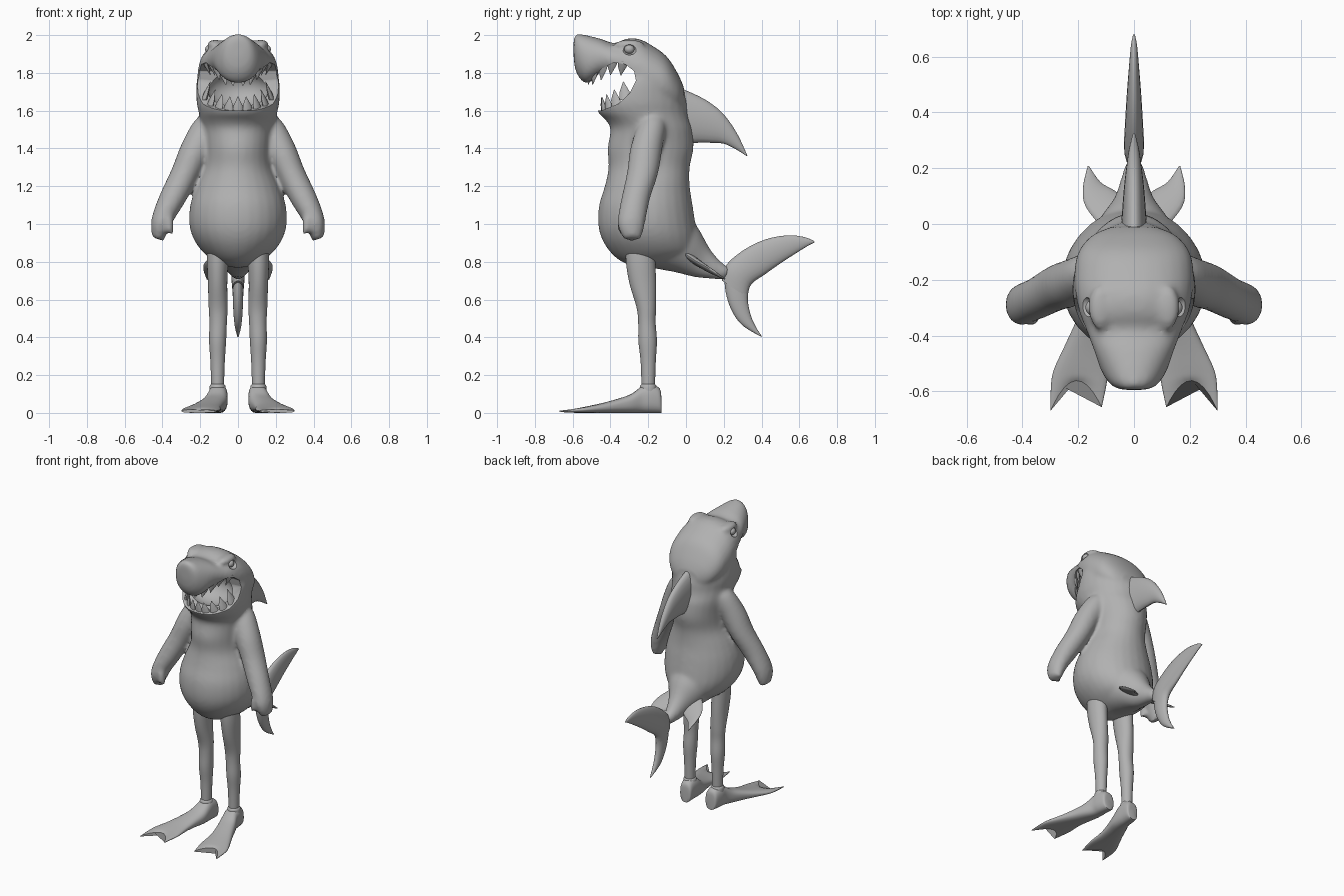
import bpy, bmesh
from math import pi, sin, cos, radians
from mathutils import Vector as V

if "Cube" in bpy.data.objects:
    bpy.data.objects.remove(bpy.data.objects["Cube"])

grey = bpy.data.materials.new("soft grey")
grey.use_nodes = True
grey.diffuse_color = (0.44, 0.44, 0.44, 1)
grey.node_tree.nodes["Principled BSDF"].inputs["Base Color"].default_value = (0.44, 0.44, 0.44, 1)


def ring(c, u, v, n=28, p=2.0):
    """Superellipse around c with half axes u and v."""
    pts = []
    for i in range(n):
        a = 2 * pi * i / n
        s, k = sin(a), cos(a)
        f = (abs(s) ** p + abs(k) ** p) ** (-1 / p)
        pts.append(V(c) + V(u) * k * f + V(v) * s * f)
    return pts


def spline(a, b, c, d, t):
    return b + (c - a) * .5 * t + (a - 2.5 * b + 2 * c - .5 * d) * t * t + (1.5 * (b - c) + .5 * (d - a)) * t ** 3


def loft(bm, rings, steps=4):
    """Closed skin through a list of rings, eased between them."""
    ext = [rings[0]] + rings + [rings[-1]]
    fine = [[spline(*q, k / steps) for q in zip(*ext[i:i + 4])]
            for i in range(len(rings) - 1) for k in range(steps)] + [rings[-1]]
    rows = [[bm.verts.new(p) for p in r] for r in fine]
    n = len(rows[0])
    for a, b in zip(rows, rows[1:]):
        for i in range(n):
            j = (i + 1) % n
            bm.faces.new((a[i], a[j], b[j], b[i]))
    bm.faces.new(rows[0])
    bm.faces.new(rows[-1])


def tube(bm, path, side=1):
    """Limb through (x, y, z, radius x, radius y) points."""
    loft(bm, [ring((side * x, y, z), (rx, 0, 0.35 * rx * side), (0, ry, 0))
              for x, y, z, rx, ry in path])


def blade(bm, stations, normal=(1, 0, 0)):
    """Fin skinned through (leading point, trailing point, half thickness)."""
    loft(bm, [ring((V(a) + V(b)) / 2, (V(b) - V(a)) / 2, V(normal) * t, 20) for a, b, t in stations])


def ball(bm, c, r):
    made = bmesh.ops.create_uvsphere(bm, u_segments=24, v_segments=14, radius=1)
    for v in made["verts"]:
        v.co = V(c) + v.co * V(r)


def finish(name, bm, angle=50, mirror=False):
    bmesh.ops.recalc_face_normals(bm, faces=bm.faces)
    me = bpy.data.meshes.new(name)
    bm.to_mesh(me)
    bm.free()
    ob = bpy.data.objects.new(name, me)
    bpy.context.collection.objects.link(ob)
    me.materials.append(grey)
    bpy.ops.object.select_all(action="DESELECT")
    ob.select_set(True)
    bpy.context.view_layer.objects.active = ob
    bpy.ops.object.shade_smooth_by_angle(angle=radians(angle))
    if mirror:
        ob.modifiers.new("mirror", "MIRROR").use_mirror_merge = False
    return ob


# Torso and lower jaw: (z, front y, back y, half width)
bm = bmesh.new()
torso = [(.77, -.26, -.1, .05), (.80, -.34, -.02, .12), (.85, -.40, .05, .185), (.92, -.445, .06, .235),
         (1.0, -.465, .05, .258), (1.1, -.46, .035, .253), (1.2, -.43, .02, .222), (1.3, -.41, .02, .182),
         (1.4, -.415, .04, .178), (1.5, -.40, .035, .19), (1.55, -.425, .02, .2), (1.59, -.465, .012, .208),
         (1.65, -.475, .005, .22), (1.75, -.43, -.03, .22), (1.83, -.36, -.08, .2)]
loft(bm, [ring((0, (f + b) / 2, z), (w, 0, 0), (0, (b - f) / 2, 0)) for z, f, b, w in torso])
# Upper head and snout: (y, bottom z, top z, half width)
head = [(-.595, 1.88, 1.98, .04), (-.58, 1.8, 2.005, .08), (-.53, 1.745, 2.0, .116), (-.45, 1.78, 1.98, .145),
        (-.38, 1.77, 1.957, .172), (-.32, 1.7, 1.98, .195), (-.25, 1.64, 1.98, .21), (-.18, 1.6, 1.945, .215),
        (-.1, 1.6, 1.885, .2), (-.04, 1.6, 1.79, .15), (-.01, 1.62, 1.72, .08)]
loft(bm, [ring((0, y, (b + t) / 2), (w, 0, 0), (0, 0, (t - b) / 2), p=2.15) for y, b, t, w in head])
# Tail stem
loft(bm, [ring((0, y, z), (w, 0, 0), (0, h * .5, h)) for y, z, w, h in
          [(-.12, .93, .19, .16), (0, .865, .13, .12), (.08, .80, .075, .08), (.15, .76, .05, .05), (.22, .735, .03, .03)]])
# Arms with thumbs, and brows
arm = [(.12, -.17, 1.57, .05, .05), (.16, -.18, 1.52, .072, .075), (.222, -.21, 1.4, .076, .085),
       (.28, -.23, 1.27, .07, .083), (.345, -.265, 1.14, .066, .076), (.395, -.285, 1.04, .055, .075),
       (.415, -.29, .98, .046, .068), (.425, -.285, .92, .03, .045)]
thumb = [(.375, -.32, 1.08, .025, .025), (.368, -.335, 1.02, .028, .028), (.362, -.335, .95, .022, .024)]
for s in (1, -1):
    tube(bm, arm, s)
    tube(bm, thumb, s)
    ball(bm, (s * .122, -.3, 1.95), (.042, .08, .026))
body = finish("body", bm)
mod = body.modifiers.new("blend", "REMESH")
mod.mode, mod.voxel_size = "VOXEL", .012
mod = body.modifiers.new("soften", "SMOOTH")
mod.factor, mod.iterations = .5, 10

# Cutters for the open mouth, throat and eye sockets
bm = bmesh.new()
mouth = [(-.53, 1.735), (-.485, 1.765), (-.44, 1.825), (-.38, 1.855), (-.32, 1.845), (-.275, 1.81), (-.265, 1.76),
         (-.3, 1.69), (-.36, 1.635), (-.45, 1.6), (-.6, 1.6), (-.6, 1.735)]
loft(bm, [[V((x, y, z)) for y, z in mouth] for x in (-.4, .4)], 1)
cutters = [finish("mouth_cutter", bm)]
bm = bmesh.new()
ball(bm, (0, -.32, 1.715), (.165, .125, .105))
cutters.append(finish("throat_cutter", bm))
bm = bmesh.new()
for s in (1, -1):
    ball(bm, (s * .182, -.3, 1.925), (.04, .04, .03))
cutters.append(finish("socket_cutter", bm))
for c in cutters:
    c.hide_render = True
    mod = body.modifiers.new(c.name, "BOOLEAN")
    mod.operation, mod.object, mod.solver = "DIFFERENCE", c, "EXACT"
bpy.context.view_layer.objects.active = body
for name in [m.name for m in body.modifiers]:
    bpy.ops.object.modifier_apply(modifier=name)
for c in cutters:
    bpy.data.objects.remove(c)
bpy.ops.object.select_all(action="DESELECT")
body.select_set(True)
bpy.ops.object.shade_smooth_by_angle(angle=radians(45))

# Eyes
bm = bmesh.new()
ball(bm, (.15, -.3, 1.925), (.024, .027, .024))
finish("eye", bm, mirror=True)


def teeth(name, rows, way):
    """Broad flat teeth round a lip: (x, y, z, length)."""
    bm = bmesh.new()
    for x, y, z, h in rows:
        for s in ((1, -1) if x else (1,)):
            c = V((s * x, y, z))
            d = V((-s * x * .15, -.01, way * h))
            turn = s * x / .17 * 1.3
            u = V((cos(turn), sin(turn), 0)) * h * .42
            v = V((-u.y, u.x, 0)) * .4
            loft(bm, [ring(c + d * t, u * k, v * k, 8) for t, k in ((-.3, 1.1), (.2, .95), (.6, .5), (1, .03))], 1)
    finish(name, bm)


teeth("lower_teeth", [(0, -.44, 1.615, .06), (.05, -.435, 1.615, .06), (.1, -.41, 1.625, .063),
                      (.142, -.37, 1.645, .068), (.172, -.322, 1.68, .075)], 1)
teeth("upper_teeth", [(.03, -.51, 1.765, .035), (.075, -.485, 1.79, .055), (.115, -.44, 1.825, .065),
                      (.145, -.39, 1.855, .068), (.17, -.335, 1.845, .06)], -1)

# Back fin
bm = bmesh.new()
blade(bm, [((0, -.08, 1.74), (0, -.04, 1.42), .05), ((0, .05, 1.685), (0, .06, 1.43), .042),
           ((0, .13, 1.64), (0, .13, 1.43), .036), ((0, .2, 1.58), (0, .2, 1.425), .028),
           ((0, .27, 1.48), (0, .265, 1.395), .018), ((0, .326, 1.36), (0, .32, 1.36), .004)])
finish("back_fin", bm)

# Tail fin lobes
bm = bmesh.new()
blade(bm, [((0, .19, .70), (0, .325, .61), .03), ((0, .215, .785), (0, .345, .68), .036),
           ((0, .31, .865), (0, .42, .735), .032), ((0, .42, .918), (0, .505, .795), .026),
           ((0, .54, .94), (0, .59, .85), .018), ((0, .63, .93), (0, .65, .887), .011),
           ((0, .68, .908), (0, .68, .902), .003)])
blade(bm, [((0, .2, .77), (0, .345, .70), .03), ((0, .21, .64), (0, .327, .61), .028),
           ((0, .243, .54), (0, .342, .52), .024), ((0, .30, .462), (0, .37, .455), .017),
           ((0, .4, .402), (0, .4, .408), .004)])
finish("tail_fin", bm)

# Small rear fins
bm = bmesh.new()
blade(bm, [((.10, -.03, .86), (.02, .08, .78), .02), ((.172, .06, .80), (.07, .12, .755), .016),
           ((.183, .13, .76), (.12, .15, .735), .011), ((.166, .208, .708), (.16, .206, .708), .003)],
      normal=(0, .5, .85))
finish("rear_fin", bm, mirror=True)

# Legs
bm = bmesh.new()
loft(bm, [ring((x, y, z), (rx, 0, 0), (0, ry, 0)) for x, y, z, rx, ry in
          [(.105, -.24, .92, .055, .08), (.108, -.24, .8, .056, .078), (.108, -.228, .68, .051, .07),
           (.105, -.21, .56, .05, .052), (.105, -.207, .48, .046, .046), (.108, -.203, .38, .045, .049),
           (.108, -.2, .27, .038, .04), (.108, -.2, .12, .033, .035)]])
finish("leg", bm, mirror=True)

# Flippers: (y, centre x, half width, top z), scalloped at the toe
bm = bmesh.new()
rings = [ring((x, y, t / 2), (w, 0, 0), (0, 0, t / 2), p=2.6) for y, x, w, t in
         [(-.13, .1, .03, .08), (-.14, .1, .043, .13), (-.19, .105, .05, .152), (-.235, .108, .053, .14),
          (-.29, .122, .062, .1), (-.36, .145, .068, .075), (-.44, .17, .08, .053), (-.52, .19, .098, .036),
          (-.56, .2, .098, .028), (-.6, .208, .092, .018)]]
for row, depth in zip(rings[-3:], (.01, .04, .11)):
    for p in row:
        p.y += depth * (.35 - ((p.x - .205) / .095) ** 2)
loft(bm, rings)
finish("flipper", bm, mirror=True)

# Ankle cuffs
bm = bmesh.new()
loft(bm, [ring((.108, -.2, z), (r, 0, 0), (0, r * 1.05, 0)) for z, r in ((.1, .045), (.14, .042), (.152, .034))])
finish("ankle_cuff", bm, mirror=True)
